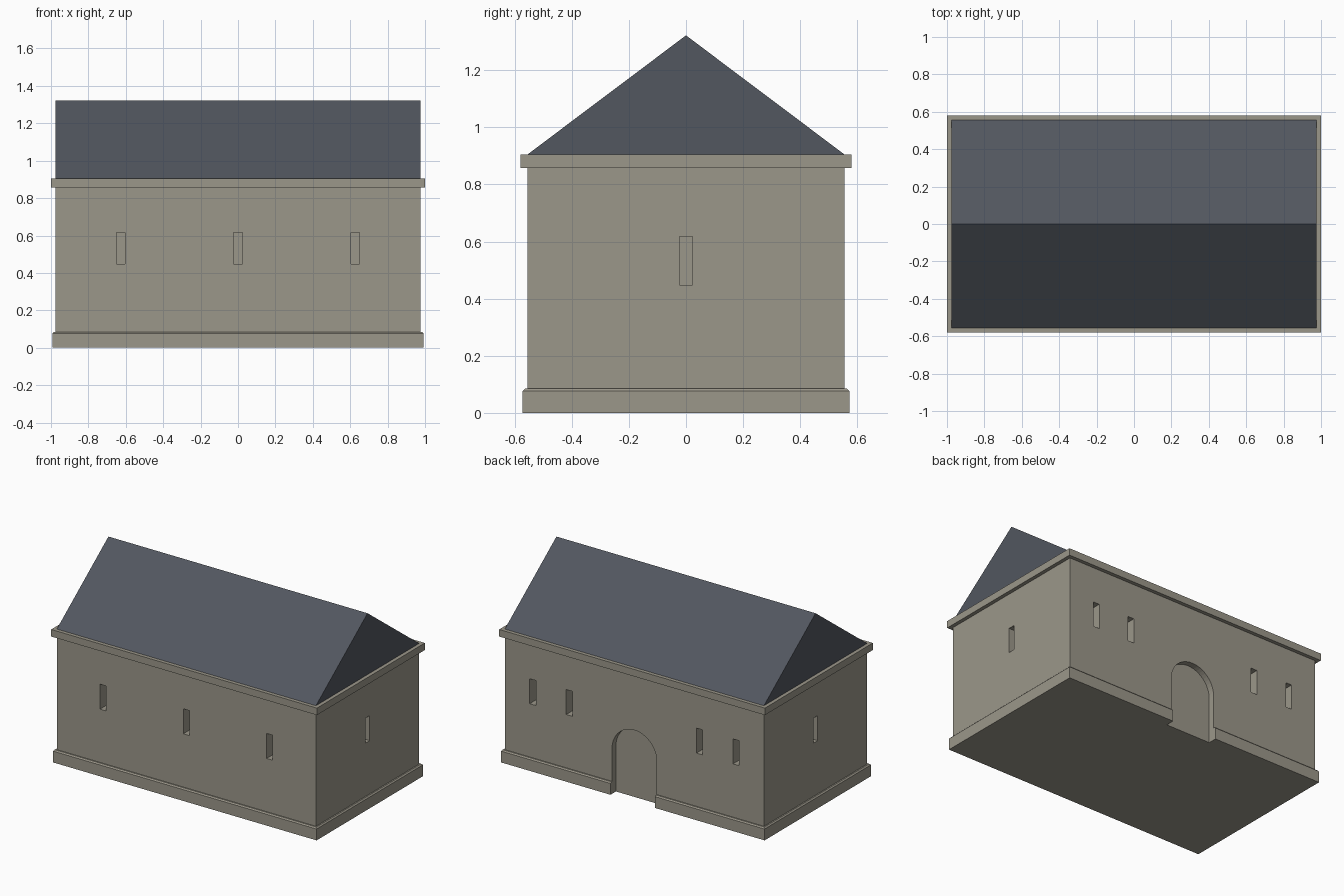
import bpy, bmesh, math
from mathutils import Matrix, Vector

if "Cube" in bpy.data.objects:
    bpy.data.objects.remove(bpy.data.objects["Cube"])


def material(name, rgb):
    m = bpy.data.materials.new(name)
    m.diffuse_color = (*rgb, 1)
    m.use_nodes = True
    m.node_tree.nodes["Principled BSDF"].inputs["Base Color"].default_value = m.diffuse_color
    return m


stone = material("stone", (0.33, 0.31, 0.255))
slate = material("slate", (0.085, 0.095, 0.115))


def finish(bm, name, mat=None):
    bmesh.ops.recalc_face_normals(bm, faces=bm.faces)
    me = bpy.data.meshes.new(name)
    bm.to_mesh(me)
    bm.free()
    ob = bpy.data.objects.new(name, me)
    bpy.context.collection.objects.link(ob)
    if mat:
        me.materials.append(mat)
    return ob


def add_box(bm, centre, size):
    bmesh.ops.create_cube(bm, size=1, matrix=Matrix.Translation(centre) @ Matrix.Diagonal((*size, 1)))


def add_prism(bm, points, offset):
    face = bm.faces.new([bm.verts.new(p) for p in points])
    ext = bmesh.ops.extrude_face_region(bm, geom=[face], use_keep_orig=True)
    moved = [v for v in ext["geom"] if isinstance(v, bmesh.types.BMVert)]
    bmesh.ops.translate(bm, verts=moved, vec=Vector(offset))


def slab(name, hx, hy, z0, z1, chamfer=0):
    bm = bmesh.new()
    add_box(bm, (0, 0, (z0 + z1) / 2), (2 * hx, 2 * hy, z1 - z0))
    if chamfer:
        rim = [e for e in bm.edges if all(v.co.z > z1 - 1e-4 for v in e.verts)]
        bmesh.ops.bevel(bm, geom=rim, offset=chamfer, segments=1, affect='EDGES')
    return finish(bm, name, stone)


# Stacked masonry: plinth, walls, cornice
HX, HY = 0.975, 0.555
plinth = slab("plinth", 0.992, 0.572, 0, 0.085, 0.008)
walls = slab("walls", HX, HY, 0.085, 0.857)
slab("cornice", 1.0, 0.58, 0.857, 0.905)

# Solid gabled roof
bm = bmesh.new()
add_prism(bm, [(-HX, -HY, 0.905), (-HX, HY, 0.905), (-HX, 0, 1.322)], (2 * HX, 0, 0))
finish(bm, "roof", slate)

# Slit window and arched door recesses
W, Z0, Z1, DEPTH = 0.046, 0.447, 0.617, 0.08
bm = bmesh.new()
slits = [(x, -HY, False) for x in (-0.627, 0, 0.627)]
slits += [(x, HY, False) for x in (-0.765, -0.49, 0.49, 0.765)]
slits += [(-HX, 0, True), (HX, 0, True)]
for x, y, on_end in slits:
    size = (2 * DEPTH, W, Z1 - Z0) if on_end else (W, 2 * DEPTH, Z1 - Z0)
    add_box(bm, (x, y, (Z0 + Z1) / 2), size)
R, SPRING, BACK = 0.168, 0.31, HY - 0.042
arch = [(-R, BACK, -0.1), (R, BACK, -0.1)]
arch += [(R * math.cos(a), BACK, SPRING + R * math.sin(a))
         for a in (math.pi * i / 24 for i in range(25))]
add_prism(bm, arch, (0, 0.2, 0))
cutter = finish(bm, "opening_cutter")
cutter.hide_render = True

for ob in (plinth, walls):
    mod = ob.modifiers.new("openings", 'BOOLEAN')
    mod.operation = 'DIFFERENCE'
    mod.solver = 'EXACT'
    mod.object = cutter
    bpy.context.view_layer.objects.active = ob
    bpy.ops.object.modifier_apply(modifier=mod.name)
bpy.data.objects.remove(cutter)
